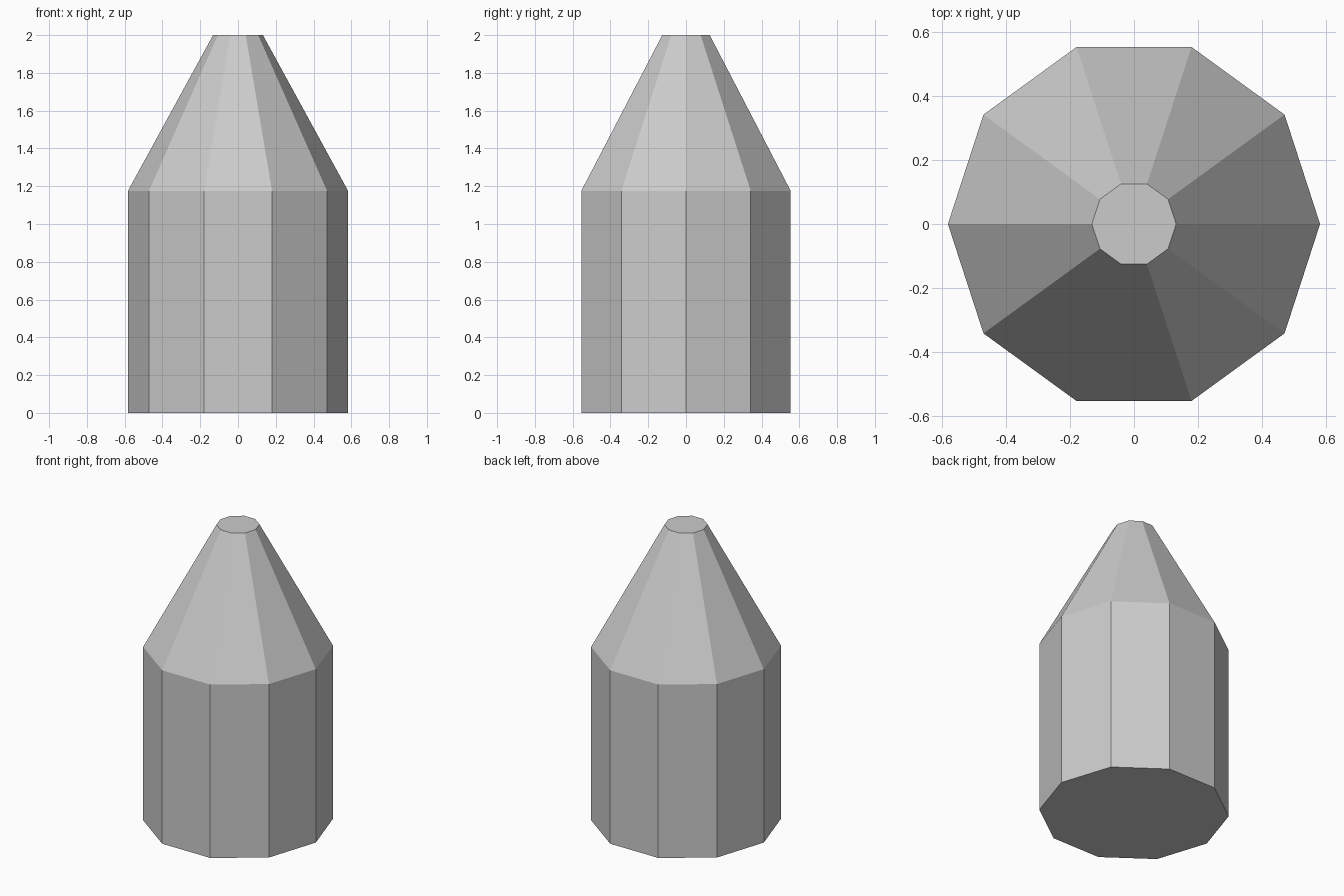
import bpy, bmesh
from math import cos, sin, tau

if "Cube" in bpy.data.objects:
    bpy.data.objects.remove(bpy.data.objects["Cube"])

SIDES = 10
# (radius, height) of each ring: base, shoulder, blunt tip
PROFILE = [(0.583, 0.0), (0.583, 1.175), (0.132, 2.0)]

bm = bmesh.new()
rings = [[bm.verts.new((r * cos(tau * i / SIDES), r * sin(tau * i / SIDES), z))
          for i in range(SIDES)] for r, z in PROFILE]

# Straight body and tapered nose
for low, high in zip(rings, rings[1:]):
    for i in range(SIDES):
        j = (i + 1) % SIDES
        bm.faces.new((low[i], low[j], high[j], high[i]))

# Flat bottom and top caps
bm.faces.new(rings[0][::-1])
bm.faces.new(rings[-1])

mesh = bpy.data.meshes.new("tapered_body")
bm.to_mesh(mesh)
bm.free()
body = bpy.data.objects.new("tapered_body", mesh)
bpy.context.collection.objects.link(body)
